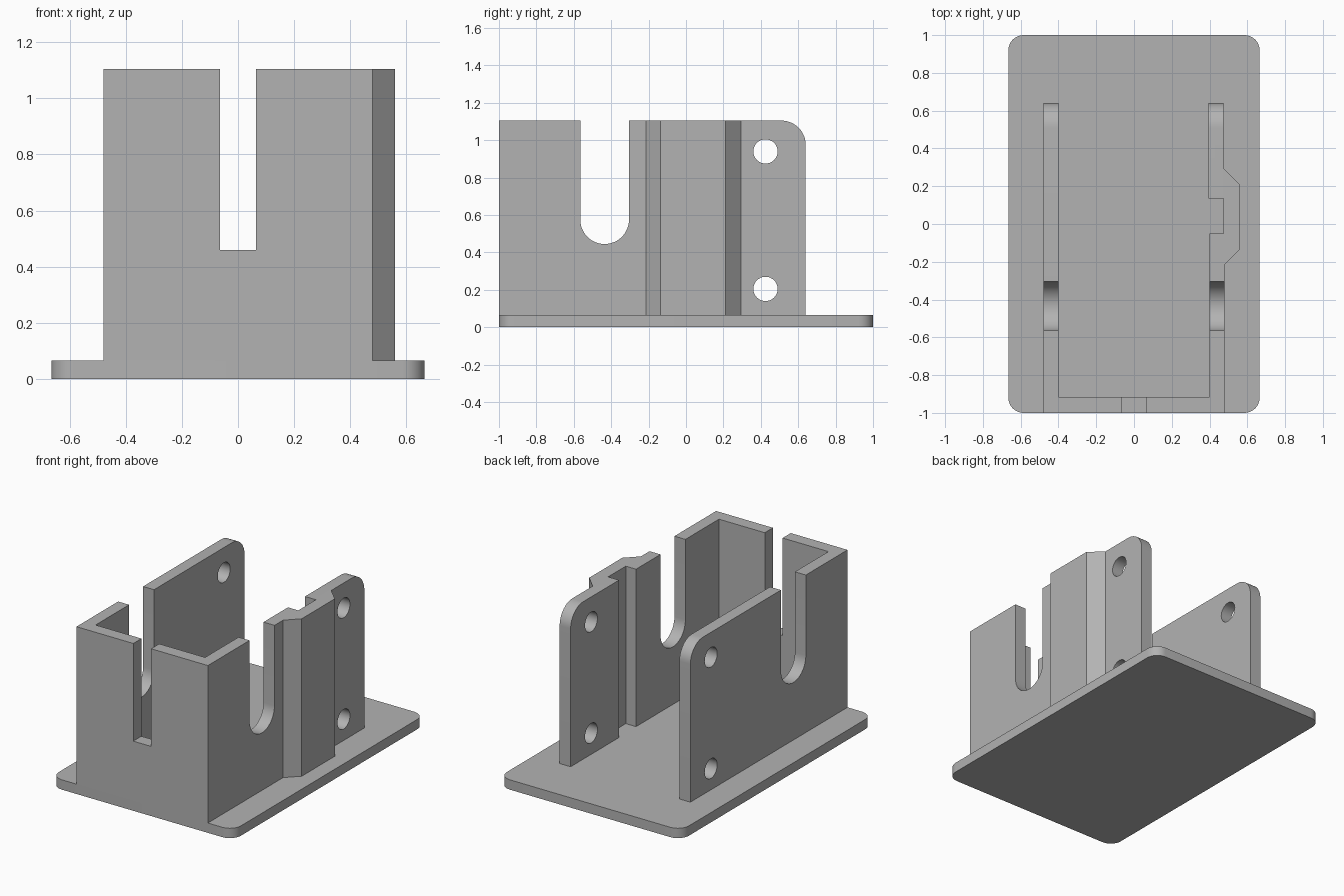
import bpy, bmesh
from math import cos, sin, pi, radians
from mathutils import Matrix

cube = bpy.data.objects.get("Cube")
if cube:
    bpy.data.objects.remove(cube, do_unlink=True)

BASE_TOP, WALL_TOP = 0.065, 1.105

grey = bpy.data.materials.new("plain grey")
grey.use_nodes = True
grey.diffuse_color = (0.45, 0.45, 0.45, 1)
grey.node_tree.nodes["Principled BSDF"].inputs["Base Color"].default_value = (0.45, 0.45, 0.45, 1)


def arc(cx, cy, r, start, end, steps):
    angles = [radians(start + (end - start) * i / steps) for i in range(steps + 1)]
    return [(cx + r * cos(a), cy + r * sin(a)) for a in angles]


def prism(name, outline, low, high, along_x=False, round_edge=None):
    """Extrude an outline up z, or a (y, z) outline along x."""
    bm = bmesh.new()
    face = bm.faces.new([bm.verts.new((a, b, low)) for a, b in outline])
    side = bmesh.ops.extrude_face_region(bm, geom=[face])["geom"]
    moved = [v for v in side if isinstance(v, bmesh.types.BMVert)]
    bmesh.ops.translate(bm, verts=moved, vec=(0, 0, high - low))
    if round_edge:
        edges = [e for e in bm.edges if all(round_edge(v.co) for v in e.verts)]
        bmesh.ops.bevel(bm, geom=edges, offset=0.13, segments=12, profile=0.5, affect="EDGES")
    if along_x:
        bm.transform(Matrix(((0, 0, 1, 0), (1, 0, 0, 0), (0, 1, 0, 0), (0, 0, 0, 1))))
    bmesh.ops.recalc_face_normals(bm, faces=bm.faces)
    mesh = bpy.data.meshes.new(name)
    bm.to_mesh(mesh)
    bm.free()
    obj = bpy.data.objects.new(name, mesh)
    bpy.context.collection.objects.link(obj)
    mesh.materials.append(grey)
    return obj


def cut(target, cutter):
    """Subtract the cutter, then discard it."""
    mod = target.modifiers.new("cut", "BOOLEAN")
    mod.operation, mod.solver, mod.object = "DIFFERENCE", "EXACT", cutter
    bpy.context.view_layer.update()
    graph = bpy.context.evaluated_depsgraph_get()
    mesh = bpy.data.meshes.new_from_object(target.evaluated_get(graph))
    target.modifiers.clear()
    target.data = mesh
    bpy.data.objects.remove(cutter, do_unlink=True)


# Base plate with rounded corners
hx, hy, r = 0.665, 1.0, 0.08
corners = [(1, 1, 0), (-1, 1, 90), (-1, -1, 180), (1, -1, 270)]
plate = [p for sx, sy, a in corners
         for p in arc(sx * (hx - r), sy * (hy - r), r, a, a + 90, 8)]
base_plate = prism("base_plate", plate, 0, BASE_TOP)

# U-shaped wall with a jogged channel in the left side, rear top corners rounded
footprint = [(-0.48, -1), (0.48, -1), (0.48, -0.215), (0.56, -0.135),
             (0.56, 0.21), (0.475, 0.295), (0.475, 0.64), (0.395, 0.64),
             (0.395, 0.135), (0.475, 0.135), (0.475, -0.05), (0.4, -0.05),
             (0.4, -0.915), (-0.4, -0.915), (-0.4, 0.64), (-0.48, 0.64)]
walls = prism("walls", footprint, BASE_TOP, WALL_TOP,
              round_edge=lambda co: co.y > 0.63 and co.z > 1)

# Round-bottomed side slots
slot = arc(-0.435, 0.575, 0.13, 180, 360, 24) + [(-0.305, 1.3), (-0.565, 1.3)]
cut(walls, prism("side_slot_cutter", slot, -0.8, 0.8, along_x=True))

# Screw holes
for z in (0.94, 0.205):
    hole = arc(0.425, z, 0.065, 0, 360, 32)[:-1]
    cut(walls, prism("hole_cutter", hole, -0.8, 0.8, along_x=True))

# Square slot in the front
front = [(-0.065, -1.2), (0.065, -1.2), (0.065, -0.8), (-0.065, -0.8)]
cut(walls, prism("front_slot_cutter", front, 0.46, 1.3))

# Smooth the curved faces, keep the corners crisp
bpy.ops.object.select_all(action="DESELECT")
for obj in (base_plate, walls):
    obj.select_set(True)
    bpy.context.view_layer.objects.active = obj
bpy.ops.object.shade_smooth_by_angle(angle=radians(30))
